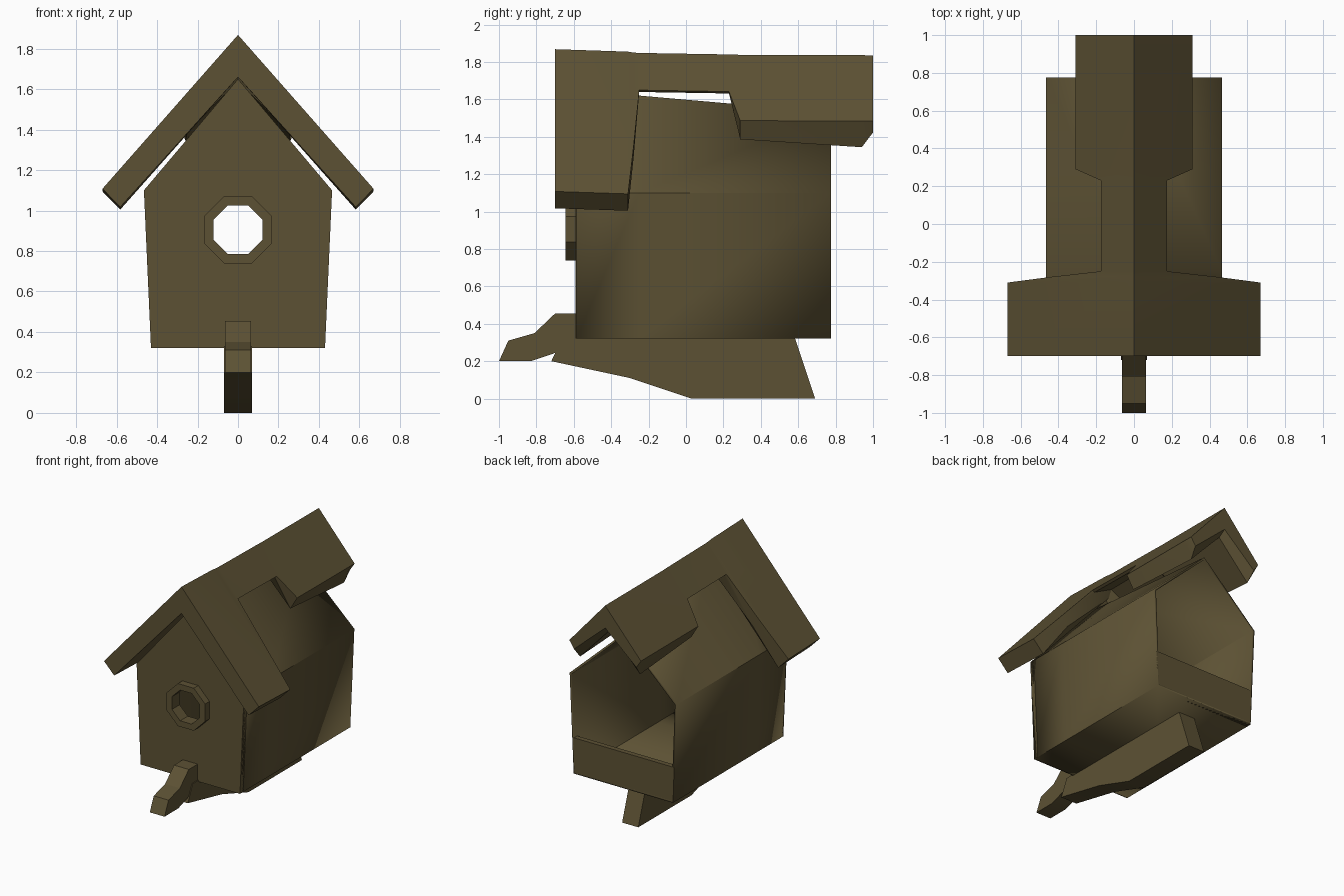
import bpy, bmesh, math

if "Cube" in bpy.data.objects:
    bpy.data.objects.remove(bpy.data.objects["Cube"])

wood = bpy.data.materials.new("olive_brown_wood")
wood.diffuse_color = (0.108, 0.083, 0.034, 1)
wood.use_nodes = True
wood.node_tree.nodes["Principled BSDF"].inputs["Base Color"].default_value = wood.diffuse_color


def finish(ob):
    if not ob.data.materials:
        ob.data.materials.append(wood)
    bpy.ops.object.select_all(action='DESELECT')
    bpy.context.view_layer.objects.active = ob
    ob.select_set(True)
    bpy.ops.object.shade_smooth_by_angle(angle=math.radians(25))
    return ob


def loft(name, loops, cap=True):
    """Skin a list of equal-length closed loops."""
    bm = bmesh.new()
    rows = [[bm.verts.new(p) for p in loop] for loop in loops]
    n = len(rows[0])
    for a, b in zip(rows, rows[1:]):
        for i in range(n):
            j = (i + 1) % n
            bm.faces.new((a[i], a[j], b[j], b[i]))
    if cap:
        bm.faces.new(rows[0])
        bm.faces.new(rows[-1])
    bmesh.ops.recalc_face_normals(bm, faces=bm.faces)
    me = bpy.data.meshes.new(name)
    bm.to_mesh(me)
    bm.free()
    ob = bpy.data.objects.new(name, me)
    bpy.context.collection.objects.link(ob)
    return finish(ob)


def side_profile(name, pts, half):
    """Extrude a (y, z) outline across x."""
    return loft(name, [[(x, y, z) for y, z in pts] for x in (-half, half)])


def front_plate(name, outlines, y0, y1):
    """Filled (x, z) outlines with holes, between depths y0 and y1."""
    cu = bpy.data.curves.new(name, 'CURVE')
    cu.dimensions = '2D'
    cu.fill_mode = 'BOTH'
    cu.extrude = (y1 - y0) / 2
    for pts in outlines:
        sp = cu.splines.new('POLY')
        sp.points.add(len(pts) - 1)
        for p, (x, z) in zip(sp.points, pts):
            p.co = (x, z, 0, 1)
        sp.use_cyclic_u = True
    ob = bpy.data.objects.new(name, cu)
    ob.location.y = (y0 + y1) / 2
    ob.rotation_euler.x = math.pi / 2
    bpy.context.collection.objects.link(ob)
    bpy.ops.object.select_all(action='DESELECT')
    bpy.context.view_layer.objects.active = ob
    ob.select_set(True)
    bpy.ops.object.convert(target='MESH')
    return finish(bpy.context.object)


def octagon(r):
    return [(r * math.cos(math.radians(22.5 + 45 * i)),
             0.905 + r * math.sin(math.radians(22.5 + 45 * i))) for i in range(8)]


def house(apex):
    return [(-0.43, 0.32), (0.43, 0.32), (0.465, 1.1), (0, apex), (-0.465, 1.1)]


# House shell, open at the back, its inner gable sinking towards the rear
shell = loft("house_shell", [[(x, y, z) for x, z in house(a)]
                             for y, a in ((-0.585, 1.65), (-0.25, 1.62), (0.775, 1.53))], cap=False)
solid = shell.modifiers.new("thickness", 'SOLIDIFY')
solid.thickness = 0.02
solid.offset = -1

# Front wall with entrance hole and its raised ring
front_plate("front_wall", [house(1.65), octagon(0.13)], -0.59, -0.55)
front_plate("entrance_ring", [octagon(0.18), octagon(0.13)], -0.645, -0.57)

# Low board across the open back
front_plate("back_board", [[(-0.43, 0.32), (0.43, 0.32), (0.44, 0.6), (-0.44, 0.6)]], 0.735, 0.775)

# Roof: wide front gable, narrow thin neck, medium rear
sections = [  # y, half width, ridge z, edge inset, edge drop, underside apex
    (-0.70, 0.67, 1.868, 0.088, 0.09, 1.66),
    (-0.31, 0.67, 1.855, 0.088, 0.09, 1.66),
    (-0.28, 0.44, 1.85, 0.06, 0.06, 1.66),
    (-0.25, 0.175, 1.848, 0.02, 0.01, 1.72),
    (0.23, 0.175, 1.84, 0.02, 0.01, 1.72),
    (0.29, 0.31, 1.838, 0.06, 0.10, 1.64),
    (0.94, 0.31, 1.836, 0.05, 0.14, 1.62),
    (1.00, 0.31, 1.835, 0.04, 0.06, 1.66),
]
loops = []
for y, w, ridge, inset, drop, apex in sections:
    edge = ridge - 1.135 * w
    loops.append([(0, y, ridge), (w, y, edge), (w - inset, y, edge - drop), (0, y, apex),
                  (inset - w, y, edge - drop), (-w, y, edge)])
loft("roof", loops)

# Perch sticking out at the front
side_profile("perch", [(-0.56, 0.455), (-0.70, 0.455), (-0.81, 0.35), (-0.95, 0.31), (-1.0, 0.2),
                       (-0.83, 0.2), (-0.71, 0.24), (-0.56, 0.32)], 0.064)

# Keel-shaped support under the floor
side_profile("support_beam", [(-0.72, 0.2), (-0.66, 0.33), (0.58, 0.33), (0.69, 0.0),
                              (0.03, 0.0), (-0.30, 0.11)], 0.07)
